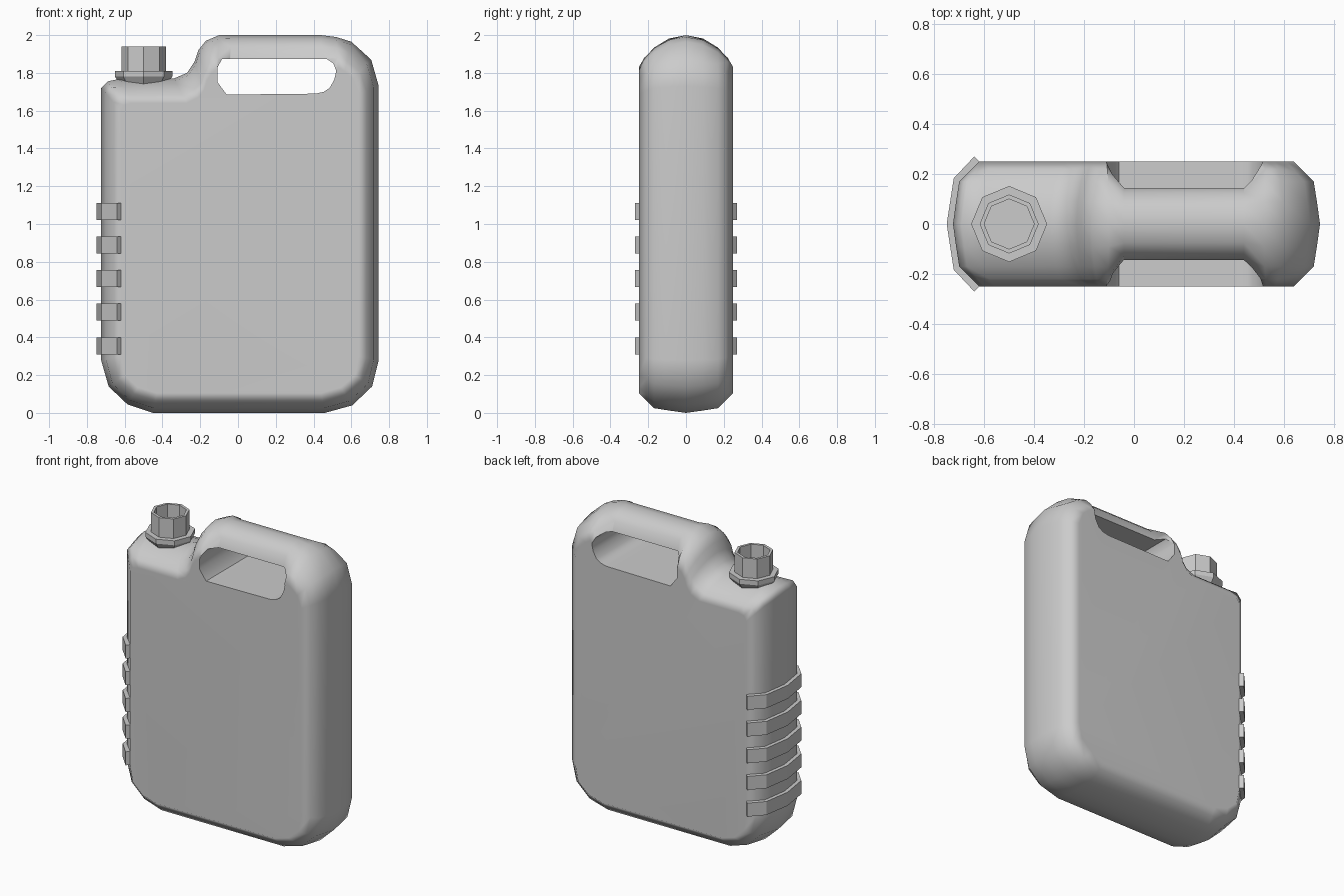
import bpy, bmesh, math

if "Cube" in bpy.data.objects:
    bpy.data.objects.remove(bpy.data.objects["Cube"])


def make(name, verts, faces, angle=None):
    me = bpy.data.meshes.new(name)
    me.from_pydata(verts, [], faces)
    bm = bmesh.new()
    bm.from_mesh(me)
    bmesh.ops.recalc_face_normals(bm, faces=bm.faces)
    bm.to_mesh(me)
    bm.free()
    ob = bpy.data.objects.new(name, me)
    bpy.context.collection.objects.link(ob)
    if angle:
        smooth(ob, angle)
    return ob


def select(ob):
    bpy.ops.object.select_all(action='DESELECT')
    ob.select_set(True)
    bpy.context.view_layer.objects.active = ob


def smooth(ob, angle):
    select(ob)
    bpy.ops.object.shade_smooth_by_angle(angle=math.radians(angle))


def loft(name, rings, close=False):
    """Skin equal rings; cap the ends, or join last to first."""
    n = len(rings[0])
    verts = [v for r in rings for v in r]
    k = len(rings)
    faces = []
    for i in range(k if close else k - 1):
        a, b = i * n, ((i + 1) % k) * n
        faces += [(a + j, a + (j + 1) % n, b + (j + 1) % n, b + j) for j in range(n)]
    if not close:
        faces += [tuple(range(n)), tuple(range((k - 1) * n, k * n))]
    return make(name, verts, faces)


# Edge roundings: (half depth, blend from rim outline to flat side outline)
SIDE = [(0, 0), (.09, .12), (.17, .24), (.21, .62), (.25, 1)]
ROUND = [(0, 0), (.09, .10), (.17, .37), (.22, .68), (.25, 1)]
GRIP = [(0, 0), (.075, .08), (.125, .26), (.145, .54), (.25, 1)]

# Rim x, z -> flat side x, z, rounding
outline = [
    (-.725, .28, -.62, .30, SIDE), (-.685, .14, -.60, .20, SIDE),
    (-.585, .045, -.53, .135, SIDE), (-.45, 0, -.43, .105, SIDE),
    (.46, 0, .44, .105, SIDE), (.605, .04, .545, .135, SIDE),
    (.71, .14, .62, .20, SIDE), (.745, .28, .64, .30, SIDE),
    (.745, 1.73, .64, 1.69, SIDE), (.705, 1.87, .61, 1.77, SIDE),
    (.60, 1.965, .565, 1.81, ROUND), (.52, 1.99, .53, 1.83, ROUND),
    (.44, 2, .44, 1.76, GRIP), (-.04, 2, -.04, 1.76, GRIP),
    (-.10, 2, -.11, 1.82, ROUND), (-.17, 1.97, -.14, 1.80, ROUND),
    (-.21, 1.92, -.165, 1.76, ROUND), (-.23, 1.86, -.18, 1.71, ROUND),
    (-.27, 1.80, -.21, 1.67, ROUND), (-.34, 1.77, -.27, 1.64, ROUND),
    (-.62, 1.77, -.56, 1.64, ROUND), (-.69, 1.755, -.60, 1.63, SIDE),
    (-.725, 1.72, -.62, 1.60, SIDE),
]

# Body shell
rings = []
for layer in range(-4, 5):
    ring = []
    for x, z, xi, zi, prof in outline:
        y, t = prof[abs(layer)]
        ring.append((x + (xi - x) * t, math.copysign(y, layer), z + (zi - z) * t))
    rings.append(ring)
body = loft("body", rings)

# Handle opening
hole = [(-.06, 1.685), (.41, 1.69), (.455, 1.70), (.485, 1.72), (.51, 1.765),
        (.52, 1.81), (.505, 1.85), (.47, 1.873), (-.085, 1.873), (-.108, 1.83), (-.108, 1.75)]
cutter = loft("handle_cutter", [[(x, y, z) for x, z in hole] for y in (-.5, .5)])
cutter.hide_render = True
mod = body.modifiers.new("handle_hole", 'BOOLEAN')
mod.object = cutter
mod.operation = 'DIFFERENCE'
mod.solver = 'EXACT'
select(body)
bpy.ops.object.modifier_apply(modifier=mod.name)
bpy.data.objects.remove(cutter)
smooth(body, 50)
body.modifiers.new("flat_sides", 'WEIGHTED_NORMAL').keep_sharp = True


def octagon(r, z):
    return [(-.5 + r * math.cos(i * math.pi / 4), r * math.sin(i * math.pi / 4), z)
            for i in range(8)]


# Neck collar and hollow spout
loft("neck_collar", [octagon(.12, 1.735), octagon(.152, 1.78), octagon(.152, 1.81)])
loft("spout", [octagon(.118, 1.78), octagon(.118, 1.94),
               octagon(.10, 1.94), octagon(.10, 1.80)])

# Grip ribs wrapped around the narrow side
inner = [(-.60, -.23), (-.69, -.165), (-.715, 0), (-.69, .165), (-.60, .23)]
inner[0], inner[4] = (-.618, -.248), (-.618, .248)
outer = [(-.64, -.27), (-.722, -.183), (-.75, 0), (-.722, .183), (-.64, .27)]
for k in range(5):
    z = .355 + k * .178
    sections = [[(*i, z - .045), (*o, z - .045), (*o, z + .045), (*i, z + .045)]
                for i, o in zip(inner, outer)]
    loft(f"grip_rib_{k + 1}", sections)
